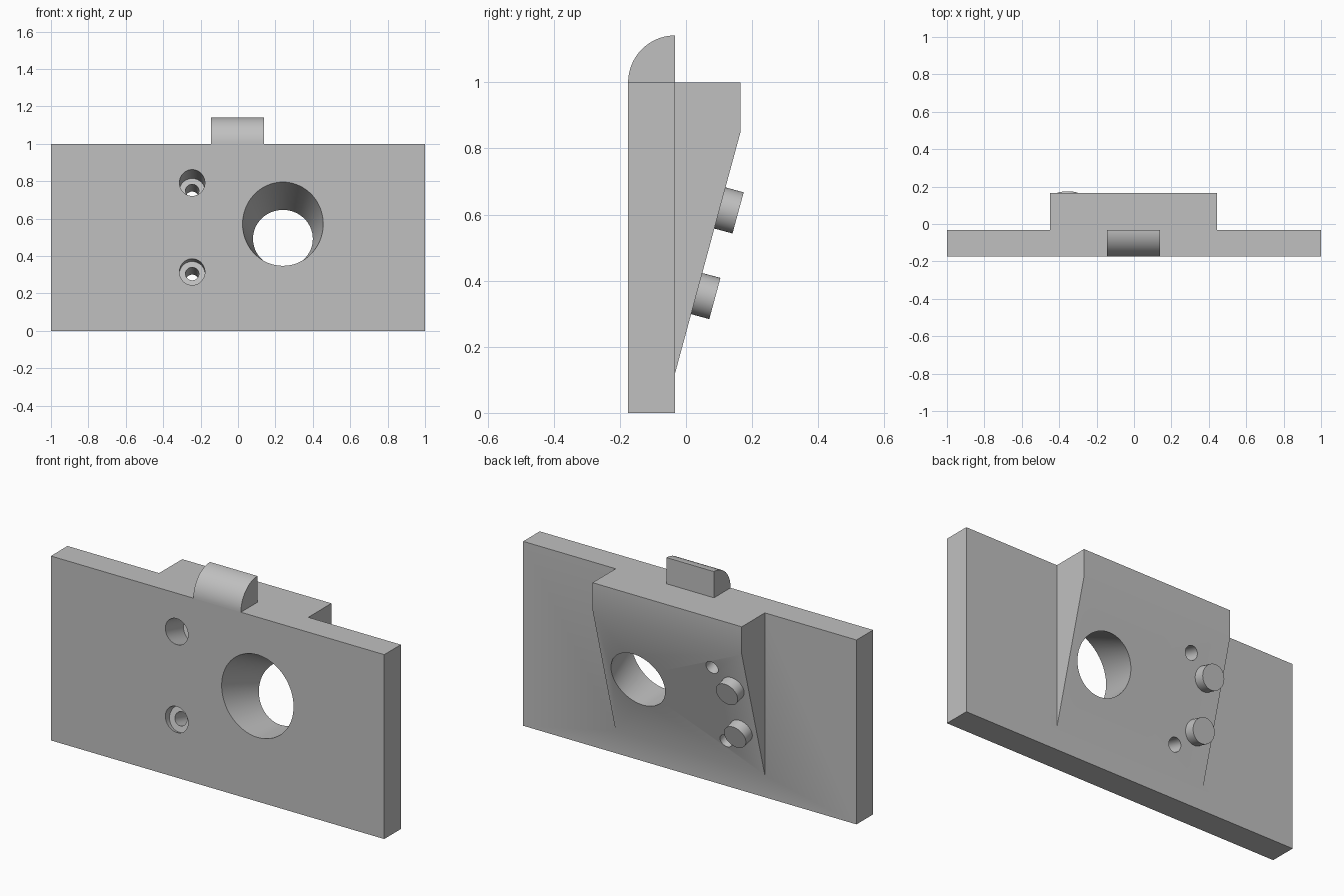
import bpy, bmesh, math
from mathutils import Matrix, Vector

cube = bpy.data.objects.get("Cube")
if cube:
    bpy.data.objects.remove(cube, do_unlink=True)

grey = bpy.data.materials.new("plain grey")
grey.use_nodes = True
grey.diffuse_color = (0.53, 0.53, 0.53, 1)
grey.node_tree.nodes["Principled BSDF"].inputs["Base Color"].default_value = (0.53, 0.53, 0.53, 1)

FRONT, BACK, DEEP = -0.175, -0.033, 0.165    # plate faces and rear of wedge
SLOPE_LOW, SLOPE_HIGH, TOP = 0.12, 0.85, 1.0
TILT = math.atan2(DEEP - BACK, SLOPE_HIGH - SLOPE_LOW)


def make_object(name, bm):
    bmesh.ops.recalc_face_normals(bm, faces=bm.faces)
    mesh = bpy.data.meshes.new(name)
    bm.to_mesh(mesh)
    bm.free()
    mesh.materials.append(grey)
    obj = bpy.data.objects.new(name, mesh)
    bpy.context.collection.objects.link(obj)
    return obj


def extrude_profile(name, profile, x0, x1):
    """Extrude a (y, z) side profile across the width."""
    bm = bmesh.new()
    face = bm.faces.new([bm.verts.new((x0, y, z)) for y, z in profile])
    moved = bmesh.ops.extrude_face_region(bm, geom=[face])["geom"]
    verts = [g for g in moved if isinstance(g, bmesh.types.BMVert)]
    bmesh.ops.translate(bm, vec=(x1 - x0, 0, 0), verts=verts)
    return make_object(name, bm)


def slope_round(name, x, z, start, end, r_start, r_end):
    """Cylinder or cone square to the slope; start and end are heights above it."""
    normal = Vector((0, math.cos(TILT), -math.sin(TILT)))
    base = Vector((x, BACK + (z - SLOPE_LOW) * math.tan(TILT), z))
    place = Matrix.Translation(base + normal * (start + end) / 2)
    turn = Matrix.Rotation(-math.pi / 2 - TILT, 4, "X")
    bm = bmesh.new()
    bmesh.ops.create_cone(bm, cap_ends=True, segments=64, radius1=r_start,
                          radius2=r_end, depth=end - start, matrix=place @ turn)
    return make_object(name, bm)


def activate(obj):
    bpy.ops.object.select_all(action="DESELECT")
    obj.select_set(True)
    bpy.context.view_layer.objects.active = obj


def combine(body, tool, operation):
    mod = body.modifiers.new(operation, "BOOLEAN")
    mod.operation, mod.solver, mod.object = operation, "EXACT", tool
    tool.hide_render = True
    activate(body)
    bpy.ops.object.modifier_apply(modifier=mod.name)
    bpy.data.objects.remove(tool, do_unlink=True)


# Mounting plate with the tapered wedge on its back
plate = extrude_profile("mounting_plate", [(FRONT, 0), (BACK, 0), (BACK, TOP), (FRONT, TOP)], -1, 1)
wedge = extrude_profile("wedge", [(-0.06, 0.02), (BACK, SLOPE_LOW), (DEEP, SLOPE_HIGH),
                                  (DEEP, TOP), (-0.06, TOP)], -0.45, 0.445)
combine(plate, wedge, "UNION")

# Large tapered hole
taper = 0.22
combine(plate, slope_round("large_hole", 0.24, 0.4925, -0.6, 0.2,
                           0.16 + 0.6 * taper, 0.16 - 0.2 * taper), "DIFFERENCE")

# Two counterbored screw holes
for z in (0.71, 0.266):
    combine(plate, slope_round("screw_hole", -0.245, z, -0.6, 0.2, 0.036, 0.036), "DIFFERENCE")
    combine(plate, slope_round("counterbore", -0.245, z, -0.6, -0.15, 0.068, 0.068), "DIFFERENCE")

# Round pegs on the slope
pegs = [slope_round(name, -0.355, z, -0.01, 0.057, 0.0645, 0.0645)
        for name, z in (("upper_peg", 0.62), ("lower_peg", 0.361))]

# Quarter-round tab on the top edge
radius = BACK - FRONT
arc = [(BACK - radius * math.cos(a), TOP + radius * math.sin(a))
       for a in (math.pi / 2 * i / 24 for i in range(25))]
tab = extrude_profile("top_tab", [(BACK, TOP)] + arc, -0.145, 0.14)

for obj in [plate, tab] + pegs:
    activate(obj)
    bpy.ops.object.shade_smooth_by_angle(angle=math.radians(30))
